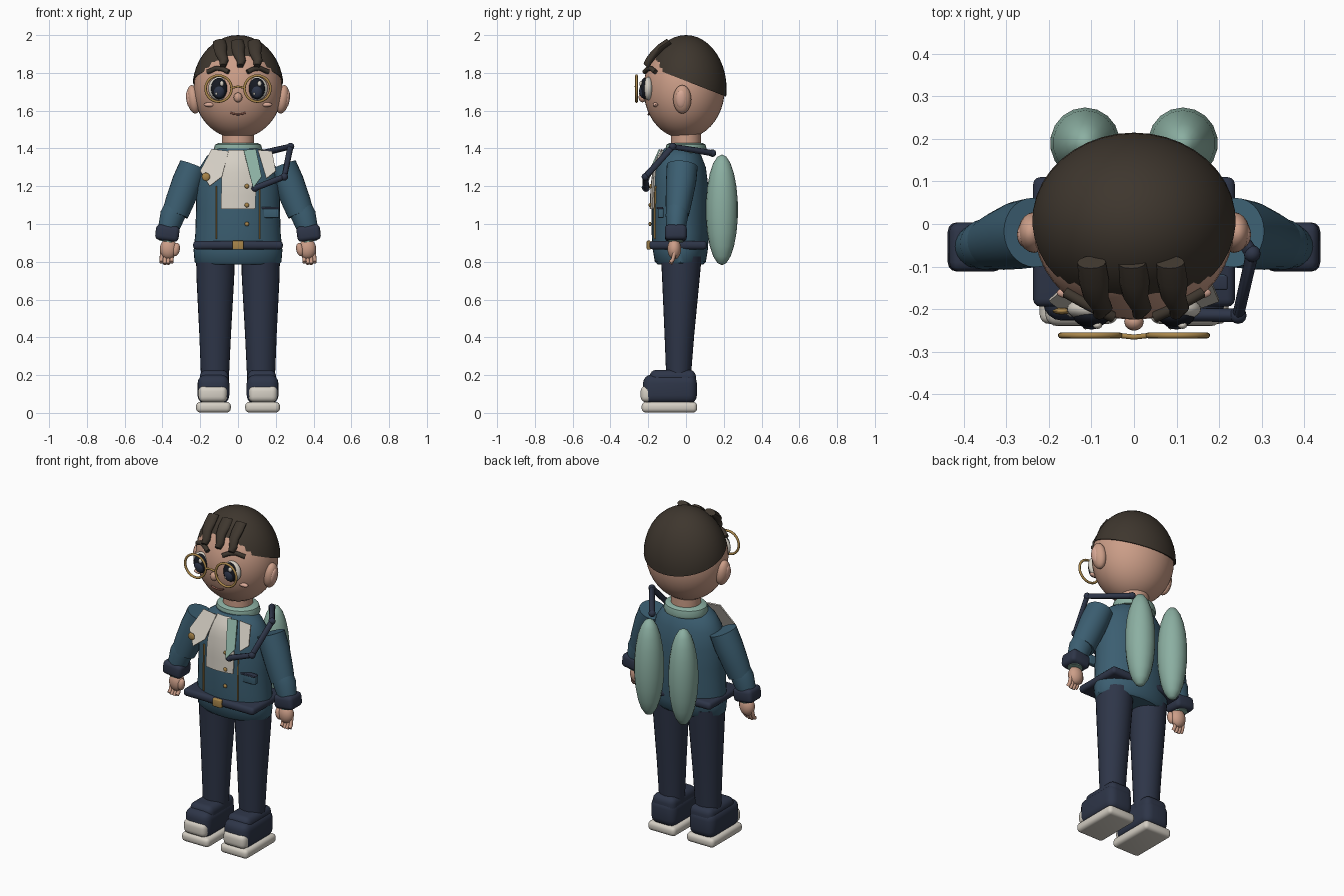
import bpy, bmesh, math
from mathutils import Vector, Matrix

cube = bpy.data.objects.get("Cube")
if cube:
    bpy.data.objects.remove(cube)


def material(name, rgb):
    m = bpy.data.materials.new(name)
    m.use_nodes = True
    m.diffuse_color = (*rgb, 1)
    m.node_tree.nodes["Principled BSDF"].inputs["Base Color"].default_value = (*rgb, 1)
    return m


skin = material("skin", (.60, .34, .245))
blush = material("blush", (.70, .40, .31))
lip = material("lip", (.28, .11, .08))
hair = material("hair_brown", (.048, .037, .027))
blue = material("jacket_blue", (.044, .112, .165))
navy = material("navy", (.027, .036, .065))
cream = material("cream", (.66, .62, .55))
teal = material("teal", (.26, .43, .36))
gold = material("gold", (.40, .24, .07))
black = material("eye_black", (.008, .010, .016))
made = []


def finish(name, bm, mat):
    bmesh.ops.recalc_face_normals(bm, faces=bm.faces)
    me = bpy.data.meshes.new(name)
    bm.to_mesh(me)
    bm.free()
    me.materials.append(mat)
    ob = bpy.data.objects.new(name, me)
    bpy.context.collection.objects.link(ob)
    made.append(ob)
    return ob


def ellipsoid(name, loc, radii, mat, seg=24, tilt=0, cut=None):
    bm = bmesh.new()
    bmesh.ops.create_uvsphere(bm, u_segments=seg, v_segments=seg // 2 + 2, radius=1)
    bm.transform(Matrix.Translation(loc) @ Matrix.Rotation(tilt, 4, 'Y') @ Matrix.Diagonal((*radii, 1)))
    if cut:
        geom = bm.verts[:] + bm.edges[:] + bm.faces[:]
        bmesh.ops.bisect_plane(bm, geom=geom, plane_co=cut[0], plane_no=cut[1], clear_inner=True)
        bmesh.ops.holes_fill(bm, edges=[e for e in bm.edges if e.is_boundary])
    return finish(name, bm, mat)


def box(name, loc, size, mat, bevel=.01, tilt=0, seg=3):
    bm = bmesh.new()
    bmesh.ops.create_cube(bm, size=1)
    bm.transform(Matrix.Diagonal((*size, 1)))
    bmesh.ops.bevel(bm, geom=bm.edges[:], offset=bevel, segments=seg, profile=.5, affect='EDGES')
    bm.transform(Matrix.Translation(loc) @ Matrix.Rotation(tilt, 4, 'Y'))
    return finish(name, bm, mat)


def loft(name, rings, mat, seg=28):
    """Skin elliptical rings (centre, wide radius, deep radius) along one axis."""
    axis = (Vector(rings[-1][0]) - Vector(rings[0][0])).normalized()
    wide = axis.cross(Vector((0, 1, 0))).normalized()
    deep = wide.cross(axis)
    bm = bmesh.new()
    loops = []
    for c, a, b in rings:
        angles = [math.tau * i / seg for i in range(seg)]
        loops.append([bm.verts.new(Vector(c) + wide * a * math.cos(t) + deep * b * math.sin(t)) for t in angles])
    for lo, hi in zip(loops, loops[1:]):
        for i in range(seg):
            j = (i + 1) % seg
            bm.faces.new((lo[i], lo[j], hi[j], hi[i]))
    bm.faces.new(loops[0])
    bm.faces.new(loops[-1])
    return finish(name, bm, mat)


def tube(name, pts, r, mat, cyclic=False):
    cu = bpy.data.curves.new(name, 'CURVE')
    cu.dimensions = '3D'
    cu.bevel_depth, cu.bevel_resolution, cu.use_fill_caps = r, 3, True
    sp = cu.splines.new('POLY')
    sp.points.add(len(pts) - 1)
    for p, co in zip(sp.points, pts):
        p.co = (*co, 1)
    sp.use_cyclic_u = cyclic
    cu.materials.append(mat)
    ob = bpy.data.objects.new(name, cu)
    bpy.context.collection.objects.link(ob)
    made.append(ob)


def plate(name, outline, depth, mat, thick=.008):
    """Thin plate cut from an x-z outline and laid at y = depth(x, z)."""
    bm = bmesh.new()
    bm.faces.new([bm.verts.new((x, 0, z)) for x, z in outline])
    for i in range(-6, 7):
        for co, no in (((i * .04, 0, 0), (1, 0, 0)), ((0, 0, 1.15 + i * .04), (0, 0, 1))):
            bmesh.ops.bisect_plane(bm, geom=bm.verts[:] + bm.edges[:] + bm.faces[:], plane_co=co, plane_no=no)
    for v in bm.verts:
        v.co.y = depth(v.co.x, v.co.z)
    ob = finish(name, bm, mat)
    mod = ob.modifiers.new("thickness", 'SOLIDIFY')
    mod.thickness, mod.offset = thick, 0


# Torso profile: height, half width, half depth
TORSO = [(.785, .215, .12), (.80, .23, .135), (.86, .235, .145), (.95, .226, .152), (1.08, .222, .152),
         (1.2, .22, .148), (1.3, .202, .135), (1.36, .165, .112), (1.40, .11, .085)]
MID = -.03


def chest(x, z):
    for (z0, a0, b0), (z1, a1, b1) in zip(TORSO, TORSO[1:]):
        if z <= z1:
            t = (z - z0) / (z1 - z0)
            a, b = a0 + (a1 - a0) * t, b0 + (b1 - b0) * t
            break
    else:
        a, b = TORSO[-1][1:]
    return MID - b * math.sqrt(max(0, 1 - (x / a) ** 2)) - .006


def face(x, z):
    return -.01 - .215 * math.sqrt(max(0, 1 - (x / .235) ** 2 - ((z - 1.715) / .262) ** 2))


def lapel_slope(x, z):
    return -.13 - (1.39 - z) * .45


# Body, neck and collar
loft("torso", [((0, MID, z), a, b) for z, a, b in TORSO], blue, 40)
loft("neck", [((0, 0, 1.37), .085, .08), ((0, 0, 1.52), .085, .08)], skin)
loft("collar", [((0, 0, z), a, a * .85) for z, a in ((1.375, .125), (1.39, .13), (1.42, .122), (1.43, .1))], teal)

# Jacket front
plate("shirt_front", [(-.05, 1.39), (.04, 1.39), (.095, 1.2), (.09, 1.08), (-.09, 1.08), (-.085, 1.25)], chest, cream)
plate("right_lapel", [(-.2, 1.28), (-.14, 1.395), (-.05, 1.385), (-.085, 1.25), (-.15, 1.2)], lapel_slope, cream)
plate("left_lapel", [(.105, 1.39), (.18, 1.385), (.2, 1.28), (.15, 1.24)], lapel_slope, cream)
plate("scarf_end", [(.03, 1.39), (.095, 1.395), (.125, 1.25), (.08, 1.19)],
      lambda x, z: lapel_slope(x, z) - .012, teal)
for s, side in ((1, "left"), (-1, "right")):
    x = s * .115
    plate(side + "_front_trim", [(x - .003, .92), (x + .003, .92), (x + .003, 1.2), (x - .003, 1.2)], chest, gold)
for i, z in enumerate((1.0, 1.1, 1.2)):
    ellipsoid("button_%d" % i, (.047, chest(.047, z) - .006, z), (.012, .008, .012), gold, 12)
box("pocket", (.17, chest(.17, 1.06), 1.06), (.095, .03, .055), blue, .006)
box("pocket_flap", (.17, chest(.17, 1.06) - .004, 1.085), (.1, .034, .012), navy, .004)
ellipsoid("brooch", (-.17, -.205, 1.25), (.022, .008, .022), gold, 12)

# Belt
box("belt", (0, -.042, .888), (.475, .305, .045), navy, .018)
box("buckle", (0, -.197, .888), (.06, .022, .048), gold, .006)

# Head and hair
ellipsoid("head", (0, -.01, 1.715), (.235, .215, .262), skin, 40)
ellipsoid("hair_cap", (0, 0, 1.715), (.242, .215, .285), hair, 40, cut=((0, 0, 1.757), (0, .39, 1)))
for i, (x, end) in enumerate(((-.1, -.08), (-.005, .012), (.085, .1))):
    path = [(x, -.09, 1.965), (x + .006, -.135, 1.935), ((x + end) / 2, -.17, 1.9), (end + .006, -.198, 1.862),
            (end, -.21, 1.835)]
    loft("fringe_lock_%d" % i, [(p, w, .02) for p, w in zip(path, (.034, .036, .03, .024, .016))], hair, 12)
ellipsoid("nose", (0, -.23, 1.67), (.023, .021, .026), skin, 16)
tube("mouth", [(x * .01, face(x * .01, 1.585) - .002, 1.58 + .0006 * x * x) for x in range(-4, 5)], .005, lip)

# Facial features, ears and spectacles
for s, side in ((1, "left"), (-1, "right")):
    ellipsoid(side + "_ear", (s * .235, -.02, 1.66), (.036, .048, .076), skin, 20, s * .15)
    ellipsoid(side + "_inner_ear", (s * .257, -.025, 1.66), (.017, .03, .05), blush, 16, s * .15)
    ellipsoid(side + "_eye_white", (s * .102, -.2, 1.717), (.056, .028, .062), cream)
    ellipsoid(side + "_pupil", (s * .1, -.217, 1.717), (.043, .026, .057), black)
    ellipsoid(side + "_iris", (s * .1, -.228, 1.703), (.03, .02, .036), navy)
    ellipsoid(side + "_eye_glint", (s * .1 + .014, -.238, 1.743), (.011, .009, .014), cream, 12)
    ellipsoid(side + "_small_glint", (s * .1 - .014, -.242, 1.69), (.006, .006, .008), cream, 12)
    ellipsoid(side + "_cheek", (s * .15, face(.15, 1.632) - .001, 1.632), (.032, .014, .012), blush, 16)
    tube(side + "_eyebrow", [(s * x, face(x, z) - .012, z) for x, z in
                             ((.05, 1.805), (.08, 1.82), (.115, 1.825), (.16, 1.805))], .013, hair)
    ring = [math.tau * i / 36 for i in range(36)]
    tube(side + "_spectacle_ring",
         [(s * .103 + .069 * math.cos(t), -.262, 1.717 + .069 * math.sin(t)) for t in ring], .007, gold, True)
tube("spectacle_bridge", [(-.036, -.262, 1.72), (0, -.266, 1.728), (.036, -.262, 1.72)], .006, gold)

# Limbs
for s, side in ((1, "left"), (-1, "right")):
    n = side + "_"
    loft(n + "upper_sleeve", [((s * .235, -.02, 1.308), .076, .082), ((s * .268, -.026, 1.225), .08, .08),
                              ((s * .308, -.038, 1.12), .076, .07), ((s * .332, -.045, 1.055), .07, .062)], blue)
    loft(n + "forearm", [((s * .328, -.045, 1.085), .064, .058), ((s * .347, -.048, 1.045), .066, .06),
                         ((s * .372, -.054, .965), .054, .05)], blue)
    box(n + "cuff", (s * .374, -.054, .952), (.125, .116, .082), navy, .022, -s * .12)
    loft(n + "cuff_lining", [((s * .374, -.054, .93), .042, .042), ((s * .378, -.054, .906), .042, .042)], teal, 16)
    ellipsoid(n + "palm", (s * .368, -.062, .868), (.046, .036, .055), skin)
    ellipsoid(n + "thumb", (s * .328, -.075, .865), (.02, .021, .036), skin, 16, -s * .2)
    for i in range(4):
        x = s * (.349 + i * .018)
        drop = .008 * abs(i - 1.5)
        tube(n + "finger_%d" % i, [(x, -.06, .85), (x + s * .002, -.07, .81), (x + s * .003, -.083, .785 + drop)],
             .0105, skin)

    # Trousers and shoes
    loft(n + "trouser_leg", [((s * .12, -.025, .83), .102, .108), ((s * .12, -.027, .72), .1, .1),
                             ((s * .121, -.035, .42), .084, .079), ((s * .122, -.04, .17), .073, .064)], navy)
    box(n + "shoe_body", (s * .13, -.085, .125), (.168, .285, .155), navy, .045, 0, 4)
    box(n + "shoe_ankle", (s * .126, -.07, .165), (.152, .245, .125), navy, .035, 0, 4)
    box(n + "toe_cap", (s * .133, -.193, .1), (.152, .095, .088), cream, .03, 0, 4)
    box(n + "sole", (s * .13, -.088, .03), (.184, .294, .056), cream, .022, 0, 4)

    # Back pods
    ellipsoid(n + "back_pod", (s * .115, .19, 1.075), (.083, .085, .293), teal, 18)

# Shoulder strap
strap = [(.09, -.212, 1.19), (.245, -.215, 1.25), (.278, -.07, 1.41), (.13, .14, 1.375)]
tube("shoulder_strap", strap, .017, navy)
for i, p in enumerate(strap):
    ellipsoid("strap_joint_%d" % i, p, (.02, .02, .02), navy, 12)

# Convert tubes and shade smoothly with crisp edges
bpy.ops.object.select_all(action='DESELECT')
for ob in made:
    ob.select_set(True)
bpy.context.view_layer.objects.active = next(o for o in made if o.type == 'CURVE')
bpy.ops.object.convert(target='MESH')
bpy.ops.object.shade_smooth_by_angle(angle=math.radians(40))
